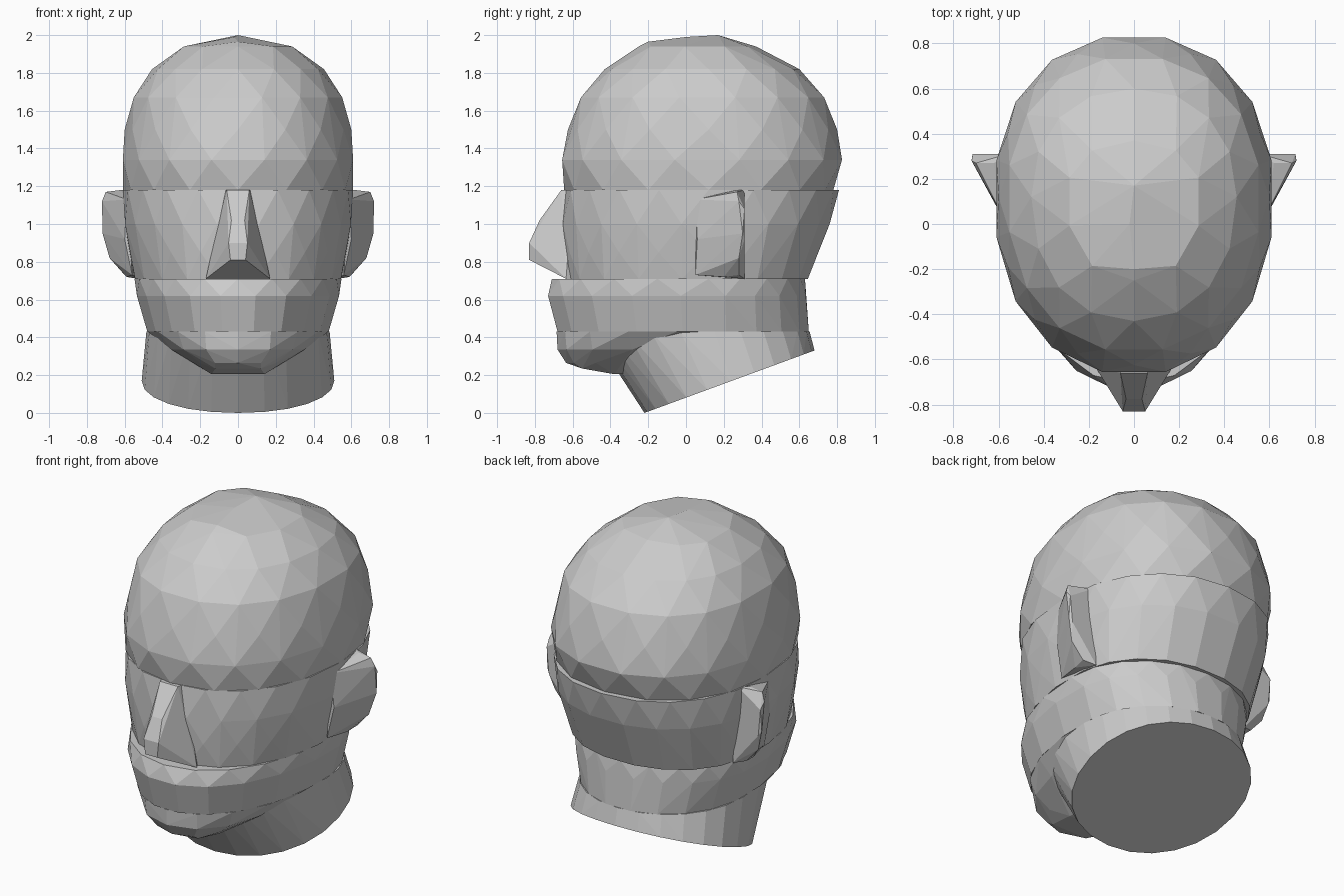
import bpy, bmesh, math

if "Cube" in bpy.data.objects:
    bpy.data.objects.remove(bpy.data.objects["Cube"])


def hull(name, pts):
    """Faceted convex block around a set of points."""
    bm = bmesh.new()
    for p in pts:
        bm.verts.new(p)
    bmesh.ops.convex_hull(bm, input=list(bm.verts))
    bmesh.ops.delete(bm, geom=[v for v in bm.verts if not v.link_faces], context='VERTS')
    bmesh.ops.dissolve_limit(bm, angle_limit=math.radians(2),
                             verts=list(bm.verts), edges=list(bm.edges))
    bmesh.ops.recalc_face_normals(bm, faces=list(bm.faces))
    me = bpy.data.meshes.new(name)
    bm.to_mesh(me)
    bm.free()
    ob = bpy.data.objects.new(name, me)
    bpy.context.collection.objects.link(ob)
    return ob


def ring(z, front, back, half, mid=0.12, n=18, power=2.2, shift=0.0):
    """Egg-shaped horizontal section, widest at y = mid."""
    out = []
    k = 1.012 if shift else 1.0
    for i in range(n):
        a = 2 * math.pi * (i + shift) / n + math.pi / 2
        c, s = math.cos(a), math.sin(a)
        x = math.copysign(abs(c) ** (2 / power), c) * half * k
        y = math.copysign(abs(s) ** (2 / power), s) * k
        y = mid + y * ((back - mid) if y > 0 else (mid - front))
        out.append((x, y, z))
    return out


def loft(sections, **kw):
    pts = []
    for i, sec in enumerate(sections):
        pts += ring(*sec, shift=0.5 * (i % 2), **kw)
    return pts


def both(pts):
    return [(s * x, y, z) for x, y, z in pts for s in (-1, 1)]


# Cranium
hull("cranium", loft([(1.18, -.645, .78, .61), (1.34, -.66, .83, .613),
                      (1.5, -.625, .80, .60), (1.67, -.56, .735, .555),
                      (1.82, -.43, .60, .455)], n=16)
     + ring(1.94, -.25, .37, .30, n=10)
     + [(0, .17, 2.0), (-.02, 0, 1.99), (0, -.2, 1.965)])

# Eye and cheek band
hull("face_band", loft([(1.18, -.645, .81, .61), (1.0, -.65, .76, .597),
                        (.85, -.65, .70, .575), (.71, -.63, .645, .545)], n=20))

# Mouth band
hull("mouth_band", loft([(.71, -.71, .63, .548), (.62, -.73, .635, .535),
                         (.53, -.695, .642, .51), (.43, -.68, .65, .48)],
                        n=20, power=2.1))

# Jaw and chin
jaw = ring(.43, -.685, .30, .485, mid=.1, power=2.1)
jaw += ring(.335, -.68, .0, .36, mid=-.15, n=14)
jaw += ring(.265, -.635, -.1, .23, mid=-.3, n=12)
jaw += both([(.14, -.38, .205), (.12, -.2, .205), (.12, -.55, .235)])
hull("jaw", jaw)

# Neck with sloping flat base
neck = ring(.43, -.50, .655, .485, mid=.15, n=24, power=2.1)
neck += [(x, y, (y + .22) * .367)
         for x, y, z in ring(0, -.22, .68, .51, mid=.24, n=24, power=2.1)]
hull("neck", neck)

# Nose
hull("nose", both([(.07, -.60, 1.18), (.06, -.66, 1.18), (.05, -.83, .90),
                   (.04, -.83, .81), (.17, -.635, .71), (.15, -.60, .71),
                   (.035, -.775, 1.02)]))

# Ears
ear = [(.59, .05, 1.13), (.56, .05, .73), (.60, .06, .92),
       (.62, .27, 1.18), (.70, .27, 1.17), (.72, .28, 1.12), (.717, .30, .95),
       (.68, .28, .82), (.59, .20, .72), (.56, .31, 1.18), (.53, .31, .71),
       (.715, .31, 1.08), (.70, .31, .92), (.60, .28, .73)]
for side, s in (("left", -1), ("right", 1)):
    hull(side + "_ear", [(s * x, y, z) for x, y, z in ear])
